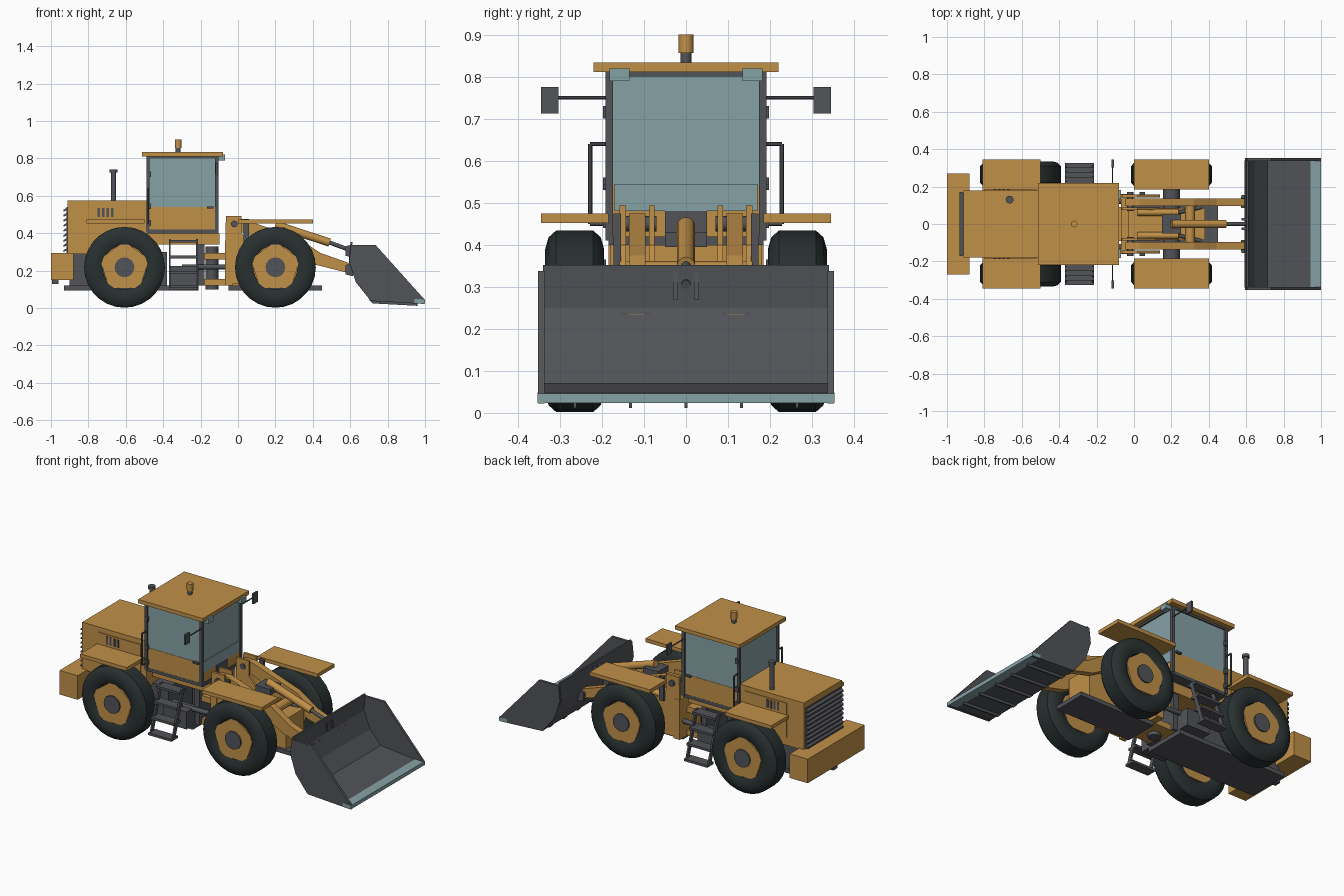
import bpy, bmesh, math
from mathutils import Vector

if "Cube" in bpy.data.objects:
    bpy.data.objects.remove(bpy.data.objects["Cube"])


def material(name, rgb):
    m = bpy.data.materials.new(name)
    m.diffuse_color = (*rgb, 1)
    m.use_nodes = True
    m.node_tree.nodes["Principled BSDF"].inputs["Base Color"].default_value = m.diffuse_color
    return m


YELLOW = material("ochre yellow", (0.53, 0.28, 0.065))
GREY = material("dark grey", (0.085, 0.088, 0.098))
GLASS = material("pale blue glass", (0.24, 0.36, 0.38))
RUBBER = material("tyre black", (0.022, 0.030, 0.030))


def finish(name, bm, mat, smooth=False):
    bmesh.ops.recalc_face_normals(bm, faces=bm.faces[:])
    me = bpy.data.meshes.new(name)
    bm.to_mesh(me)
    bm.free()
    me.materials.append(mat)
    ob = bpy.data.objects.new(name, me)
    bpy.context.collection.objects.link(ob)
    if smooth:
        bpy.ops.object.select_all(action='DESELECT')
        ob.select_set(True)
        bpy.context.view_layer.objects.active = ob
        bpy.ops.object.shade_smooth_by_angle(angle=math.radians(35))
    return ob


def box(name, x, y, z, mat):
    """Box from (min, max) pairs."""
    bm = bmesh.new()
    bmesh.ops.create_cube(bm, size=1)
    for v in bm.verts:
        v.co = [sum(r) / 2 + c * (r[1] - r[0]) for r, c in zip((x, y, z), v.co)]
    return finish(name, bm, mat)


def pair(name, x, y, z, mat):
    """Matching boxes on both sides of the machine."""
    box(name + "_right", x, (-y[1], -y[0]), z, mat)
    box(name + "_left", x, y, z, mat)


def plate(name, pts, y, mat):
    """Side outline in (x, z), extruded across y."""
    bm = bmesh.new()
    f = bm.faces.new([bm.verts.new((px, y[0], pz)) for px, pz in pts])
    g = bmesh.ops.extrude_face_region(bm, geom=[f])
    for v in g["geom"]:
        if isinstance(v, bmesh.types.BMVert):
            v.co.y = y[1]
    return finish(name, bm, mat)


def rod(name, a, b, r, mat, n=12):
    """Cylinder between two points."""
    a, b = Vector(a), Vector(b)
    bm = bmesh.new()
    bmesh.ops.create_cone(bm, cap_ends=True, segments=n, radius1=r, radius2=r, depth=(b - a).length)
    q = (b - a).to_track_quat('Z', 'Y')
    for v in bm.verts:
        v.co = q @ v.co + (a + b) / 2
    return finish(name, bm, mat, n > 6)


def lathe(name, profile, cx, cz, mat, n=28):
    """Closed (y, radius) profile spun round a wheel axle."""
    bm = bmesh.new()
    rings = []
    for i in range(n):
        t = 2 * math.pi * i / n
        rings.append([bm.verts.new((cx + r * math.sin(t), y, cz + r * math.cos(t))) for y, r in profile])
    k = len(profile)
    for i in range(n):
        p, q = rings[i], rings[(i + 1) % n]
        for j in range(k):
            bm.faces.new((p[j], p[(j + 1) % k], q[(j + 1) % k], q[j]))
    return finish(name, bm, mat, True)


# wheels, scalloped rims, hubs and axles
WZ = 0.218
for end, cx in (("rear", -0.607), ("front", 0.2)):
    for side, s in (("right", -1), ("left", 1)):
        half = [(0.058, 0.118), (0.070, 0.140), (0.070, 0.172), (0.062, 0.200), (0.044, 0.216)]
        prof = half + [(-y, r) for y, r in reversed(half)]
        lathe(f"{end}_tyre_{side}", [(s * 0.265 + y, r) for y, r in prof], cx, WZ, RUBBER)
        rim = []
        for i in range(20):
            r = 0.124 if i % 4 < 2 else 0.114
            t = 2 * math.pi * (i + 0.5) / 20
            rim.append((cx + r * math.cos(t), WZ + r * math.sin(t)))
        plate(f"{end}_rim_{side}", rim, (s * 0.205, s * 0.328), YELLOW)
        rod(f"{end}_hub_{side}", (cx, s * 0.32, WZ), (cx, s * 0.336, WZ), 0.053, GREY, 16)
    rod(f"{end}_axle", (cx, -0.21, WZ), (cx, 0.21, WZ), 0.045, GREY)

# fenders
pair("front_fender", (0.0, 0.40), (0.185, 0.345), (0.452, 0.474), YELLOW)
pair("rear_fender", (-0.81, -0.50), (0.175, 0.345), (0.452, 0.474), YELLOW)

# rear chassis, belly plates and counterweight
box("rear_belly_plate", (-0.93, -0.21), (-0.13, 0.13), (0.095, 0.12), GREY)
box("rear_chassis", (-0.90, -0.38), (-0.12, 0.12), (0.12, 0.30), GREY)
box("counterweight", (-1.0, -0.88), (-0.27, 0.27), (0.15, 0.295), YELLOW)
box("tow_hook", (-0.995, -0.96), (-0.02, 0.02), (0.13, 0.15), GREY)

# engine hood with grille, side panels and vents
box("engine_hood", (-0.912, -0.485), (-0.18, 0.18), (0.29, 0.575), YELLOW)
box("grille_back", (-0.918, -0.90), (-0.165, 0.165), (0.295, 0.54), GREY)
for i in range(9):
    z = 0.30 + i * 0.027
    plate(f"grille_slat_{i}", [(-0.916, z + 0.02), (-0.916, z + 0.008), (-0.932, z), (-0.932, z + 0.010)],
          (-0.17, 0.17), GREY)
pair("side_panel", (-0.80, -0.52), (0.178, 0.184), (0.34, 0.545), YELLOW)
for i in range(4):
    x = -0.75 + i * 0.024
    pair(f"vent_{i}", (x, x + 0.013), (0.18, 0.187), (0.487, 0.535), GREY)
rod("exhaust", (-0.665, 0.13, 0.57), (-0.665, 0.13, 0.73), 0.014, GREY)
rod("exhaust_cap", (-0.665, 0.13, 0.725), (-0.665, 0.13, 0.742), 0.021, GREY)

# cab
box("cab_floor", (-0.49, -0.105), (-0.185, 0.185), (0.40, 0.42), GREY)
box("cab_mount", (-0.49, -0.10), (-0.12, 0.12), (0.34, 0.40), YELLOW)
box("cab_lower", (-0.484, -0.112), (-0.184, 0.184), (0.42, 0.54), YELLOW)
box("cab_glass", (-0.482, -0.114), (-0.182, 0.182), (0.54, 0.81), GLASS)
box("windscreen_lower", (-0.115, -0.108), (-0.17, 0.17), (0.48, 0.545), GLASS)
box("front_panel", (-0.115, -0.106), (-0.05, 0.05), (0.42, 0.48), GREY)
for end, x in (("front", (-0.123, -0.105)), ("rear", (-0.49, -0.472))):
    pair(f"{end}_pillar", x, (0.174, 0.191), (0.41, 0.812), GREY)
    box(f"{end}_header", x, (-0.18, 0.18), (0.80, 0.812), GREY)
pair("side_header", (-0.48, -0.115), (0.176, 0.189), (0.80, 0.812), GREY)
pair("door_handle", (-0.165, -0.13), (0.184, 0.198), (0.533, 0.544), GREY)
for i, z in enumerate((0.44, 0.53, 0.70)):
    pair(f"door_hinge_{i}", (-0.485, -0.465), (0.185, 0.198), (z, z + 0.03), GREY)
box("roof", (-0.512, -0.08), (-0.22, 0.22), (0.811, 0.834), YELLOW)
pair("roof_lamp", (-0.105, -0.07), (0.135, 0.182), (0.79, 0.82), GLASS)
rod("beacon_base", (-0.32, 0, 0.83), (-0.32, 0, 0.86), 0.013, GREY)
rod("beacon", (-0.32, 0, 0.857), (-0.32, 0, 0.90), 0.018, YELLOW)

# mirrors and hand rails
for side, s in (("right", -1), ("left", 1)):
    rod(f"mirror_arm_{side}", (-0.115, s * 0.18, 0.75), (-0.115, s * 0.31, 0.75), 0.004, GREY, 6)
    rail = [(s * 0.185, 0.64), (s * 0.228, 0.64), (s * 0.228, 0.45), (s * 0.185, 0.45)]
    for i in range(3):
        rod(f"hand_rail_{side}_{i}", (-0.48, *rail[i]), (-0.48, *rail[i + 1]), 0.005, GREY, 6)
pair("mirror", (-0.119, -0.108), (0.303, 0.345), (0.713, 0.775), GREY)

# access steps
for i in range(4):
    z, y = 0.365 - i * 0.085, 0.19 + i * 0.025
    pair(f"step_{i}", (-0.37, -0.215), (y, y + 0.062), (z - 0.014, z), GREY)
for side, s in (("right", -1), ("left", 1)):
    for end, x in (("rear", -0.37), ("front", -0.225)):
        bm = bmesh.new()
        vs = []
        for dx in (0, 0.01):
            for y, z in ((0.20, 0.37), (0.225, 0.37), (0.315, 0.10), (0.29, 0.10)):
                vs.append(bm.verts.new((x + dx, s * y, z)))
        bm.faces.new(vs[:4])
        bm.faces.new(vs[4:])
        for j in range(4):
            k = (j + 1) % 4
            bm.faces.new((vs[j], vs[k], vs[k + 4], vs[j + 4]))
        finish(f"step_side_{end}_{side}", bm, GREY)
pair("side_tank", (-0.365, -0.21), (0.09, 0.19), (0.12, 0.225), GREY)

# articulation joint
for i, z in enumerate((0.12, 0.26)):
    box(f"hinge_plate_{i}", (-0.21, -0.03), (-0.09, 0.09), (z, z + 0.035), YELLOW)
rod("hinge_pin", (-0.14, 0, 0.10), (-0.14, 0, 0.33), 0.035, GREY)
box("rear_hinge_block", (-0.215, -0.18), (-0.11, 0.11), (0.12, 0.36), GREY)
for side, s in (("right", -1), ("left", 1)):
    rod(f"steering_ram_{side}", (-0.30, s * 0.13, 0.22), (-0.02, s * 0.12, 0.22), 0.014, GREY)

# front frame with arm towers
box("front_belly_plate", (-0.05, 0.45), (-0.10, 0.10), (0.095, 0.12), GREY)
box("front_frame", (-0.03, 0.38), (-0.085, 0.085), (0.12, 0.30), YELLOW)
box("frame_bulkhead", (-0.07, -0.03), (-0.16, 0.16), (0.12, 0.36), YELLOW)
tower = [(-0.07, 0.13), (0.14, 0.13), (0.14, 0.28), (0.02, 0.40), (0.02, 0.493), (-0.065, 0.493)]
for side, s in (("right", -1), ("left", 1)):
    plate(f"tower_inner_{side}", tower, (s * 0.075, s * 0.088), YELLOW)
    plate(f"tower_outer_{side}", tower, (s * 0.143, s * 0.158), YELLOW)
    rod(f"tower_pin_{side}", (-0.02, s * 0.07, 0.45), (-0.02, s * 0.172, 0.45), 0.018, GREY)
    box(f"work_lamp_post_{side}", (0.03, 0.06), sorted((s * 0.155, s * 0.172)), (0.33, 0.475), GREY)
    # lift arm and lift ram
    plate(f"lift_arm_{side}", [(-0.045, 0.475), (0.03, 0.475), (0.32, 0.375), (0.44, 0.295), (0.61, 0.235),
                               (0.60, 0.185), (0.40, 0.235), (0.26, 0.31), (-0.03, 0.425)],
          (s * 0.096, s * 0.136), YELLOW)
    rod(f"arm_pin_{side}", (0.595, s * 0.088, 0.21), (0.595, s * 0.144, 0.21), 0.022, GREY)
    rod(f"lift_ram_{side}", (0.02, s * 0.062, 0.30), (0.24, s * 0.062, 0.315), 0.018, YELLOW)
    rod(f"lift_ram_rod_{side}", (0.24, s * 0.062, 0.315), (0.36, s * 0.09, 0.30), 0.010, GREY)

# tilt linkage
box("tilt_bracket", (0.15, 0.25), (-0.05, 0.05), (0.395, 0.43), GREY)
rod("arm_cross_tube", (0.30, -0.10, 0.335), (0.30, 0.10, 0.335), 0.026, YELLOW)
rod("tilt_ram", (0.20, 0, 0.445), (0.49, 0, 0.35), 0.022, YELLOW)
rod("tilt_ram_rod", (0.48, 0, 0.354), (0.612, 0, 0.305), 0.011, GREY)

# bucket shell, cheeks, cutting edge and wear strips
shell = [(0.612, 0.352), (0.603, 0.25), (0.645, 0.15), (0.715, 0.07), (0.955, 0.045),
         (0.955, 0.028), (0.71, 0.04), (0.63, 0.14), (0.592, 0.25), (0.602, 0.352)]
plate("bucket_shell", shell, (-0.34, 0.34), GREY)
cheek = [(0.604, 0.338), (0.735, 0.338), (0.998, 0.045), (0.998, 0.022), (0.71, 0.038),
         (0.63, 0.138), (0.594, 0.25)]
plate("bucket_cheek_right", cheek, (-0.352, -0.337), GREY)
plate("bucket_cheek_left", cheek, (0.337, 0.352), GREY)
plate("cutting_edge", [(0.945, 0.049), (1.0, 0.046), (1.0, 0.024), (0.945, 0.027)], (-0.353, 0.353), GLASS)
for i in range(5):
    y = (i - 2) * 0.132
    plate(f"wear_strip_{i}", [(0.70, 0.045), (0.96, 0.03), (0.96, 0.012), (0.72, 0.025)],
          (y - 0.004, y + 0.004), GREY)
for i, y in enumerate((-0.148, -0.092, 0.092, 0.148, -0.025, 0.025)):
    z = 0.20 if i < 4 else 0.30
    plate(f"bucket_lug_{i}", [(0.575, z - 0.02), (0.575, z + 0.03), (0.61, z + 0.04), (0.615, z - 0.03)],
          (y - 0.006, y + 0.006), GREY)
